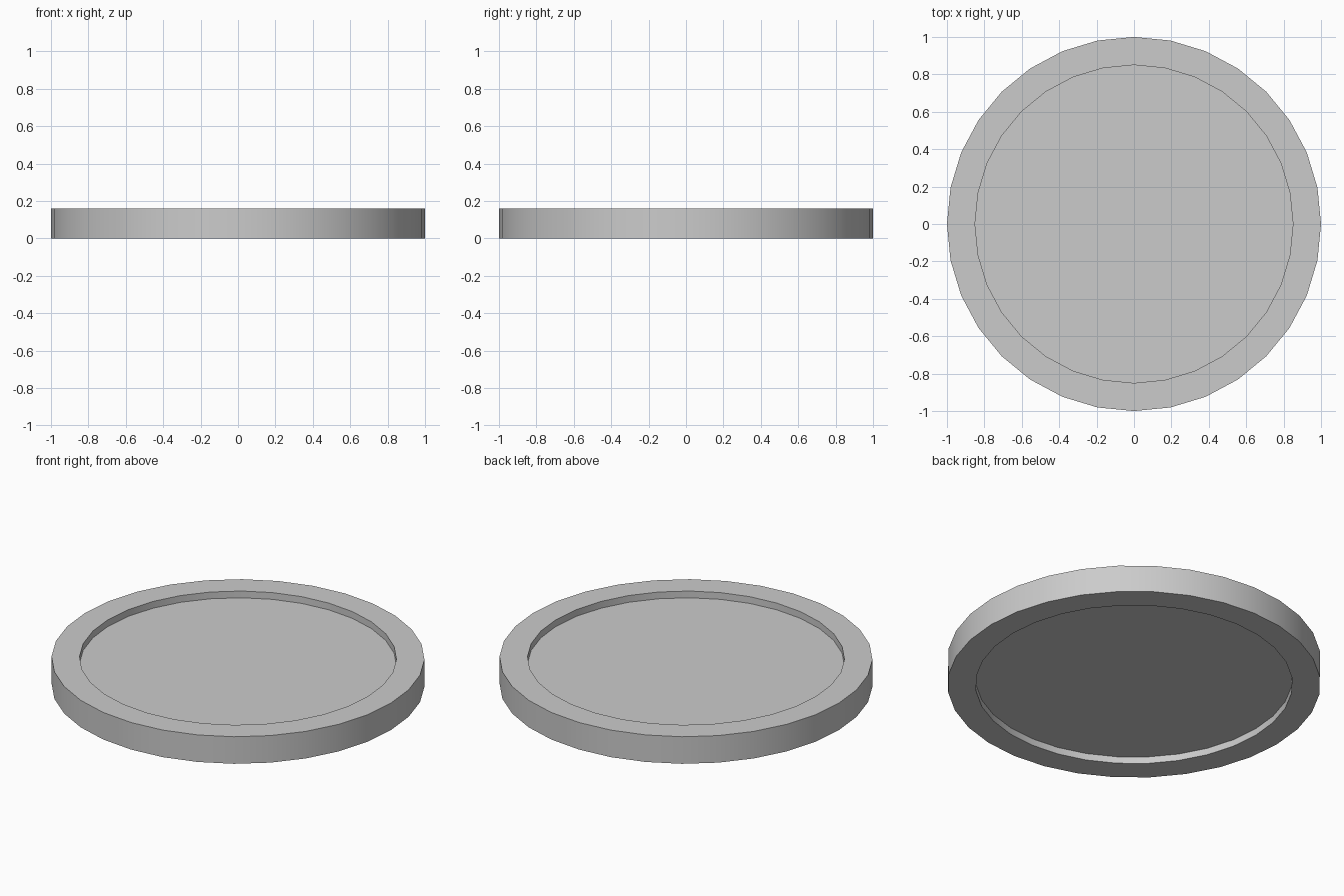
import bpy, bmesh, math

if "Cube" in bpy.data.objects:
    bpy.data.objects.remove(bpy.data.objects["Cube"])

SIDES = 32
# half-section (radius, z) from top floor edge, over the rim, to bottom floor edge
profile = [(0.85, 0.12), (0.85, 0.16), (1.0, 0.16), (1.0, 0.0), (0.85, 0.0), (0.85, 0.04)]

bm = bmesh.new()
rings = [[bm.verts.new((r * math.cos(2 * math.pi * i / SIDES),
                        r * math.sin(2 * math.pi * i / SIDES), z))
          for i in range(SIDES)] for r, z in profile]

# rim walls
for a, b in zip(rings, rings[1:]):
    for i in range(SIDES):
        j = (i + 1) % SIDES
        bm.faces.new((a[i], a[j], b[j], b[i]))

# recessed panel, top and bottom
bm.faces.new(rings[0])
bm.faces.new(rings[-1][::-1])
bmesh.ops.recalc_face_normals(bm, faces=bm.faces)

mesh = bpy.data.meshes.new("recessed_disc")
bm.to_mesh(mesh)
bm.free()
disc = bpy.data.objects.new("recessed_disc", mesh)
bpy.context.collection.objects.link(disc)

# smooth round sides, sharp rim edges
bpy.context.view_layer.objects.active = disc
disc.select_set(True)
bpy.ops.object.shade_smooth_by_angle(angle=math.radians(30))
